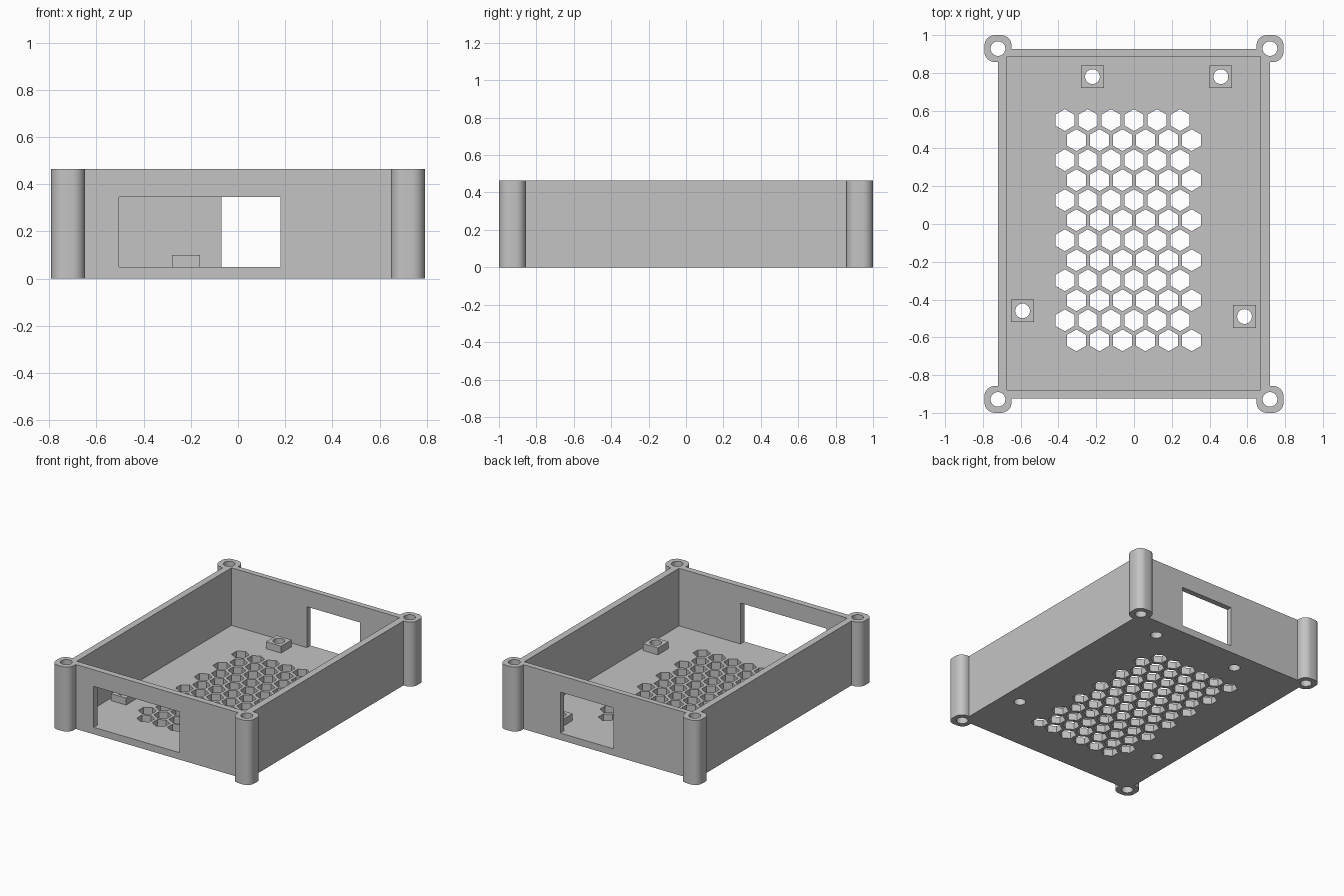
import bpy, bmesh, math

if "Cube" in bpy.data.objects:
    bpy.data.objects.remove(bpy.data.objects["Cube"], do_unlink=True)

HEIGHT, FLOOR = 0.465, 0.05
POST_X, POST_Y, POST_HALF, POST_ROUND = 0.72, 0.9285, 0.0715, 0.055
HOLE = 0.039

grey = bpy.data.materials.new("matte grey")
grey.use_nodes = True
grey.diffuse_color = (0.55, 0.55, 0.55, 1)
grey.node_tree.nodes["Principled BSDF"].inputs["Base Color"].default_value = grey.diffuse_color


def prism(bm, outline, z0, z1):
    """Extrude a counter-clockwise outline from z0 to z1."""
    low = [bm.verts.new((x, y, z0)) for x, y in outline]
    high = [bm.verts.new((x, y, z1)) for x, y in outline]
    bm.faces.new(low[::-1])
    bm.faces.new(high)
    n = len(outline)
    for i in range(n):
        j = (i + 1) % n
        bm.faces.new((low[i], low[j], high[j], high[i]))


def rect(x0, x1, y0, y1):
    return [(x0, y0), (x1, y0), (x1, y1), (x0, y1)]


def ring(cx, cy, r, n, turn=0.0):
    return [(cx + r * math.cos(turn + math.tau * i / n),
             cy + r * math.sin(turn + math.tau * i / n)) for i in range(n)]


def rounded_square(cx, cy, half, r, steps=8):
    points = []
    for k, (sx, sy) in enumerate([(1, 1), (-1, 1), (-1, -1), (1, -1)]):
        for i in range(steps + 1):
            a = math.pi / 2 * (k + i / steps)
            points.append((cx + sx * (half - r) + r * math.cos(a),
                           cy + sy * (half - r) + r * math.sin(a)))
    return points


def solid(name, prisms):
    """Object made of separate prisms, each (outline, z0, z1)."""
    bm = bmesh.new()
    for p in prisms:
        prism(bm, *p)
    mesh = bpy.data.meshes.new(name)
    bm.to_mesh(mesh)
    bm.free()
    mesh.materials.append(grey)
    obj = bpy.data.objects.new(name, mesh)
    bpy.context.collection.objects.link(obj)
    return obj


def combine(obj, operation, prisms):
    """Apply a boolean with a temporary tool made of prisms."""
    tool = solid("tool", prisms)
    tool.hide_render = True
    mod = obj.modifiers.new("boolean", 'BOOLEAN')
    mod.operation, mod.solver, mod.object = operation, 'EXACT', tool
    bpy.context.view_layer.objects.active = obj
    bpy.ops.object.modifier_apply(modifier=mod.name)
    bpy.data.objects.remove(tool, do_unlink=True)


def finish(obj):
    bpy.ops.object.select_all(action='DESELECT')
    obj.select_set(True)
    bpy.context.view_layer.objects.active = obj
    bpy.ops.object.shade_smooth_by_angle(angle=math.radians(30))


corners = [(sx * POST_X, sy * POST_Y) for sx in (-1, 1) for sy in (-1, 1)]
mounts = [(-0.22, 0.78), (0.46, 0.78), (-0.59, -0.46), (0.585, -0.49)]

# Case: block with rounded corner posts, hollowed from above
case = solid("open_case", [(rect(-0.72, 0.72, -0.923, 0.926), 0, HEIGHT)])
combine(case, 'UNION', [(rounded_square(x, y, POST_HALF, POST_ROUND), 0, HEIGHT)
                        for x, y in corners])
combine(case, 'DIFFERENCE', [(rect(-0.672, 0.67, -0.878, 0.886), FLOOR, 1)])

# Front and back wall openings
combine(case, 'DIFFERENCE', [(rect(-0.505, 0.18, -1.1, -0.8), FLOOR, 0.345),
                             (rect(-0.07, 0.355, 0.8, 1.1), FLOOR, 0.345)])

# Screw holes through the posts and the floor
combine(case, 'DIFFERENCE', [(ring(x, y, HOLE, 32), -0.1, 1) for x, y in corners + mounts])

# Honeycomb vent in the floor, alternate rows shifted by half a cell
vent = []
for row in range(12):
    for col in range(6):
        cx = -0.366 + 0.122 * col + 0.061 * (row % 2)
        vent.append((ring(cx, 0.55 - 0.106 * row, 0.058, 6, math.pi / 6), -0.1, 0.2))
combine(case, 'DIFFERENCE', vent)
finish(case)

# Square board mounts with screw holes
for i, (x, y) in enumerate(mounts):
    mount = solid(f"board_mount_{i + 1}",
                  [(rect(x - 0.06, x + 0.06, y - 0.06, y + 0.06), FLOOR, 0.1)])
    combine(mount, 'DIFFERENCE', [(ring(x, y, HOLE, 32), -0.1, 1)])
    finish(mount)
